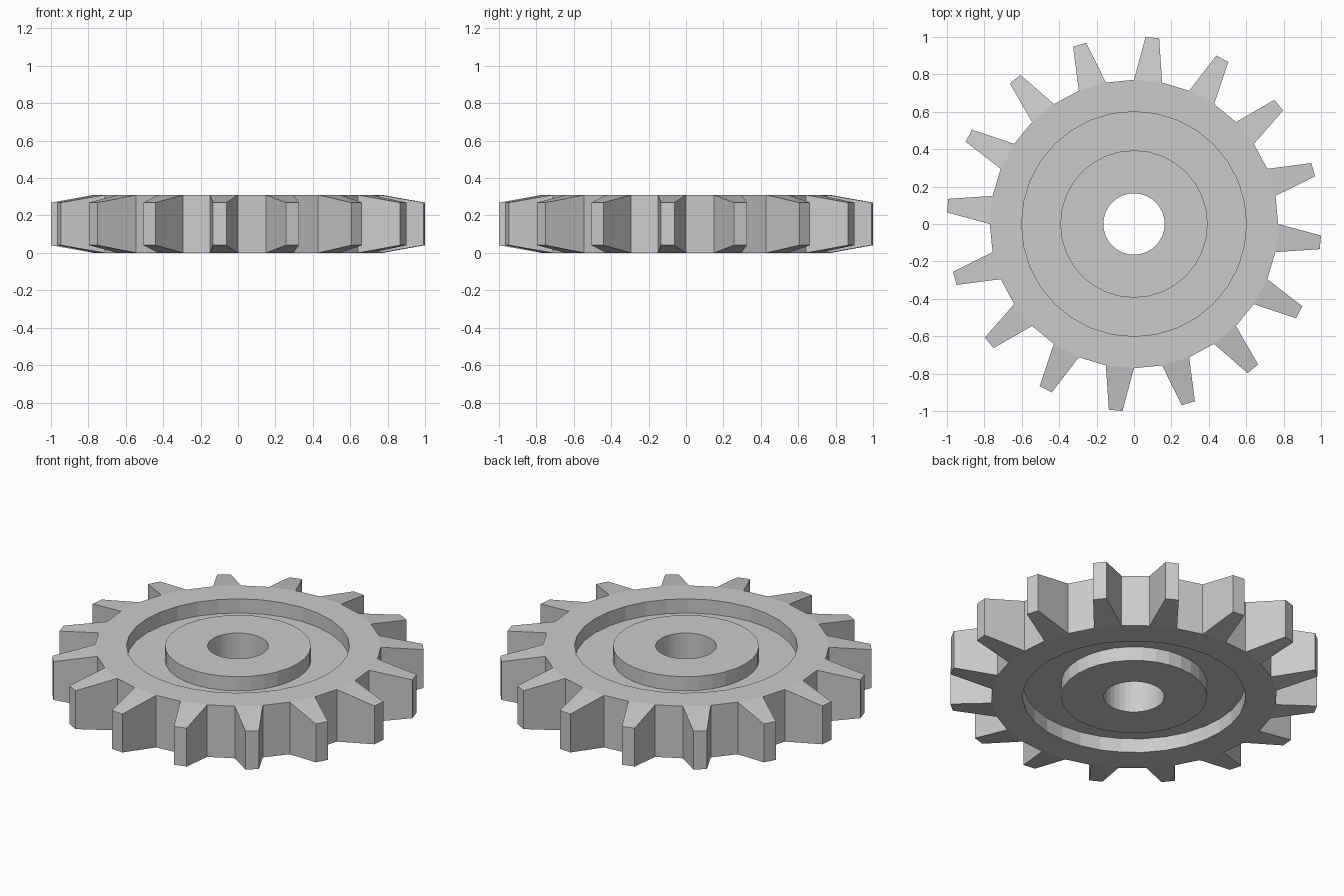
import bpy, bmesh
from math import pi, cos, sin

if "Cube" in bpy.data.objects:
    bpy.data.objects.remove(bpy.data.objects["Cube"])

SEG = 32                      # 16 teeth alternating with 16 gaps
H = 0.31
STEP = 2 * pi / SEG

# Half cross-section (radius, z): bore, hub, sunken web, rim
PROFILE = [(0.164, 0), (0.394, 0), (0.394, 0.084), (0.601, 0.084), (0.601, 0),
           (0.771, 0), (0.771, H), (0.601, H), (0.601, H - 0.084),
           (0.394, H - 0.084), (0.394, H), (0.164, H)]
OUTER = 5                     # profile edge forming the outer wall
TIP_R, TIP_HALF, TIP_INSET = 1.002, 0.0365, 0.041

bm = bmesh.new()


def polar(r, a, z):
    return (r * cos(a), r * sin(a), z)


# Gear body: revolve the profile
rings = [[bm.verts.new(polar(r, k * STEP, z)) for r, z in PROFILE]
         for k in range(SEG)]
n = len(PROFILE)
for k in range(SEG):
    a, b = rings[k], rings[(k + 1) % SEG]
    for i in range(n):
        j = (i + 1) % n
        root = [a[i], b[i], b[j], a[j]]
        if i != OUTER or k % 2 == 0:
            bm.faces.new(root)
            continue
        # Tapered tooth on every other outer facet
        mid = (k + 0.5) * STEP
        tip = [bm.verts.new(polar(TIP_R, mid + s * TIP_HALF, z))
               for s, z in ((-1, TIP_INSET), (1, TIP_INSET),
                            (1, H - TIP_INSET), (-1, H - TIP_INSET))]
        bm.faces.new(tip)
        for c in range(4):
            d = (c + 1) % 4
            bm.faces.new([root[c], root[d], tip[d], tip[c]])

bmesh.ops.recalc_face_normals(bm, faces=bm.faces)
mesh = bpy.data.meshes.new("gear_wheel")
bm.to_mesh(mesh)
bm.free()
bpy.context.collection.objects.link(bpy.data.objects.new("gear_wheel", mesh))
